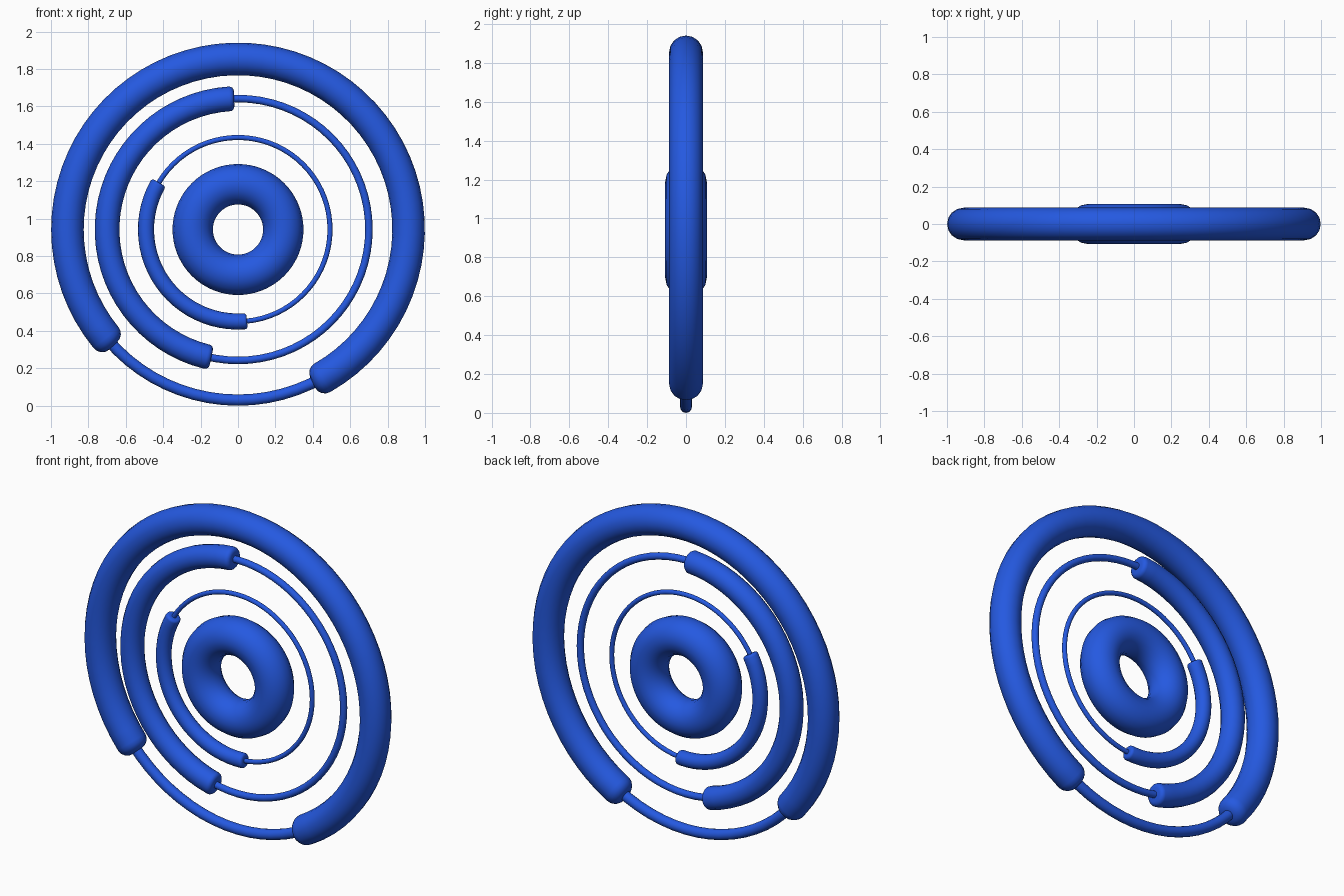
import bpy, bmesh, math
from math import cos, sin, radians, pi

if "Cube" in bpy.data.objects:
    bpy.data.objects.remove(bpy.data.objects["Cube"])

CENTRE_Z = 0.942
SIDES = 16

blue = bpy.data.materials.new("blue")
blue.diffuse_color = (0.018, 0.1, 0.75, 1)
blue.use_nodes = True
blue.node_tree.nodes["Principled BSDF"].inputs["Base Color"].default_value = blue.diffuse_color


def sweep(name, major, stations, closed):
    """Sweep a circle round the centre; stations are (angle, tube radius)."""
    bm = bmesh.new()
    rings = []
    for a, r in stations:
        ring = []
        for i in range(SIDES):
            t = 2 * pi * i / SIDES
            d = major + r * cos(t)
            ring.append(bm.verts.new((d * cos(a), r * sin(t), CENTRE_Z + d * sin(a))))
        rings.append(ring)
    pairs = list(zip(rings, rings[1:]))
    if closed:
        pairs.append((rings[-1], rings[0]))
    else:
        bm.faces.new(rings[0])
        bm.faces.new(rings[-1])
    for p, q in pairs:
        for i in range(SIDES):
            j = (i + 1) % SIDES
            bm.faces.new((p[i], p[j], q[j], q[i]))
    bmesh.ops.recalc_face_normals(bm, faces=bm.faces)
    mesh = bpy.data.meshes.new(name)
    bm.to_mesh(mesh)
    bm.free()
    mesh.materials.append(blue)
    ob = bpy.data.objects.new(name, mesh)
    bpy.context.collection.objects.link(ob)
    bpy.ops.object.select_all(action='DESELECT')
    ob.select_set(True)
    bpy.context.view_layer.objects.active = ob
    bpy.ops.object.shade_smooth_by_angle(angle=radians(40))


def full_ring(name, major, r, n=72):
    sweep(name, major, [(2 * pi * i / n, r) for i in range(n)], True)


def arc(name, major, r, start, end, bevel):
    """Thick arc with rounded ends; bevel is the rounding radius."""
    a0, a1 = radians(start), radians(end)
    da = bevel / major
    steps = [i * pi / 8 for i in range(5)]
    caps = [(da * (1 - cos(t)), r - bevel + bevel * sin(t)) for t in steps]
    n = max(8, int((end - start) / 5))
    lo, hi = a0 + da, a1 - da
    mid = [(lo + (hi - lo) * i / n, r) for i in range(1, n)]
    sweep(name, major, [(a0 + d, q) for d, q in caps] + mid
          + [(a1 - d, q) for d, q in reversed(caps)], False)


# central hub
full_ring("hub_ring", 0.242, 0.108)

# thin rings, each carrying a thick arc: major, thin r, thick r, start, end, bevel
for label, major, thin, thick, start, end, bevel in (
        ("inner", 0.492, 0.0135, 0.043, 149.3, 275.6, 0.015),
        ("middle", 0.70, 0.02, 0.066, 91.7, 258.2, 0.025),
        ("outer", 0.912, 0.03, 0.087, -64, 223, 0.058)):
    full_ring(label + "_thin_ring", major, thin)
    arc(label + "_thick_arc", major, thick, start, end, bevel)
